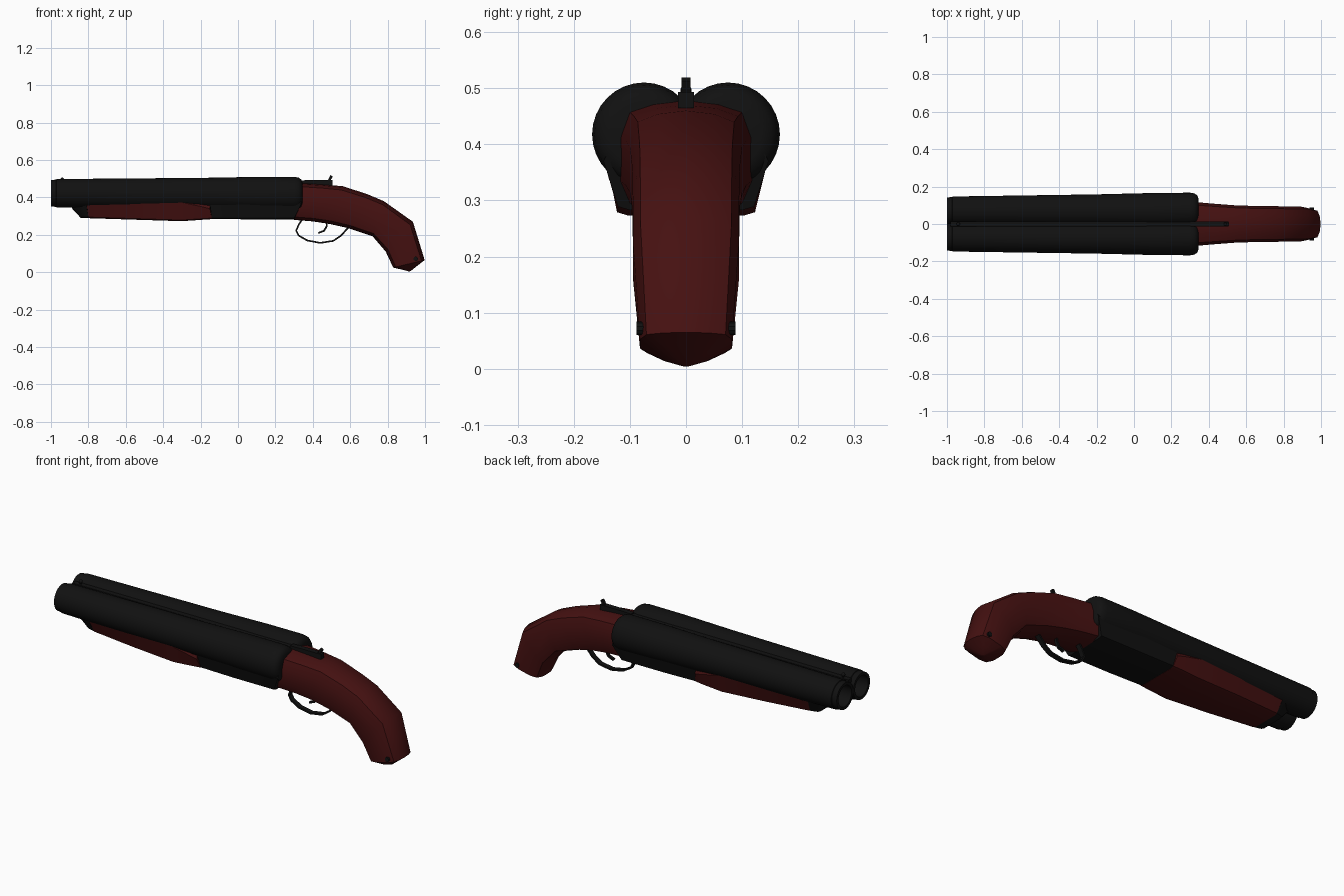
import bpy, bmesh, math
from mathutils import Vector

if "Cube" in bpy.data.objects:
    bpy.data.objects.remove(bpy.data.objects["Cube"])


def material(name, rgb):
    m = bpy.data.materials.new(name)
    m.diffuse_color = (*rgb, 1)
    m.use_nodes = True
    m.node_tree.nodes["Principled BSDF"].inputs["Base Color"].default_value = m.diffuse_color
    return m


STEEL = material("dark steel", (0.0055, 0.0055, 0.0055))
WOOD = material("red wood", (0.06, 0.0055, 0.0055))


def loft(name, rings, mat, angle=35):
    """Skin a list of equal-length point rings and cap both ends."""
    bm = bmesh.new()
    rows = [[bm.verts.new(p) for p in r] for r in rings]
    n = len(rows[0])
    for a, b in zip(rows, rows[1:]):
        for i in range(n):
            j = (i + 1) % n
            bm.faces.new((a[i], a[j], b[j], b[i]))
    bm.faces.new(rows[0][::-1])
    bm.faces.new(rows[-1])
    bmesh.ops.recalc_face_normals(bm, faces=bm.faces[:])
    me = bpy.data.meshes.new(name)
    bm.to_mesh(me)
    bm.free()
    me.materials.append(mat)
    ob = bpy.data.objects.new(name, me)
    bpy.context.collection.objects.link(ob)
    bpy.context.view_layer.objects.active = ob
    ob.select_set(True)
    bpy.ops.object.shade_smooth_by_angle(angle=math.radians(angle))
    ob.select_set(False)
    return ob


def circle(x, y, z, r, n=32):
    return [(x, y + r * math.cos(2 * math.pi * i / n), z + r * math.sin(2 * math.pi * i / n))
            for i in range(n)]


def strap(name, pts, thick, half_w, mat):
    """Flat band following an x-z path."""
    rings = []
    for i, (x, z) in enumerate(pts):
        a, b = pts[max(i - 1, 0)], pts[min(i + 1, len(pts) - 1)]
        t = Vector((b[0] - a[0], b[1] - a[1])).normalized() * thick / 2
        rings.append([(x - t.y, -half_w, z + t.x), (x - t.y, half_w, z + t.x),
                      (x + t.y, half_w, z - t.x), (x + t.y, -half_w, z - t.x)])
    return loft(name, rings, mat)


# Barrels: hollow bore, muzzle band, taper, rounded breech
BARREL = [(-0.65, 0.056), (-1.0, 0.056), (-1.0, 0.0715), (-0.972, 0.0725), (-0.97, 0.076),
          (-0.2, 0.085), (0.1, 0.0915), (0.3, 0.0925), (0.325, 0.088), (0.338, 0.078), (0.345, 0.06)]
for side, label in ((-1, "front"), (1, "back")):
    rings = []
    for x, r in BARREL:
        t = (x + 1) / 1.34
        rings.append(circle(x, side * (0.071 + 0.004 * t), 0.4225 - 0.005 * t, r))
    loft("barrel_" + label, rings, STEEL)


def under(x_top, x_bot, wt, zt, wb, zb):
    """Tapered section hanging under the barrels."""
    half = [(wt - 0.025, 0.42, x_top), (wt, zt, x_top), (wb, zb + 0.006, x_bot),
            (wb - 0.02, zb, x_bot)]
    return ([(x, -y, z) for y, z, x in half] + [(x, y, z) for y, z, x in reversed(half)])


# Receiver, fore-end wood and its steel tip
loft("receiver", [under(-0.15, -0.14, 0.135, 0.36, 0.118, 0.285),
                  under(0.05, 0.05, 0.145, 0.365, 0.121, 0.283),
                  under(0.34, 0.30, 0.147, 0.37, 0.121, 0.283)], STEEL)
loft("fore_end", [under(-0.81, -0.80, 0.118, 0.365, 0.085, 0.289),
                  under(-0.55, -0.55, 0.132, 0.370, 0.108, 0.281),
                  under(-0.30, -0.30, 0.142, 0.373, 0.123, 0.273),
                  under(-0.20, -0.20, 0.141, 0.352, 0.122, 0.280),
                  under(-0.15, -0.14, 0.138, 0.340, 0.119, 0.284)], WOOD)
loft("fore_end_tip", [under(-0.89, -0.885, 0.085, 0.352, 0.06, 0.338),
                      under(-0.84, -0.84, 0.105, 0.355, 0.075, 0.290),
                      under(-0.81, -0.80, 0.117, 0.360, 0.084, 0.289)], STEEL)

# Grip: upper point, lower point, half width along the curve
GRIP = [((0.325, 0.478), (0.300, 0.280), 0.118), ((0.45, 0.470), (0.40, 0.272), 0.108),
        ((0.56, 0.460), (0.49, 0.258), 0.100), ((0.69, 0.418), (0.59, 0.236), 0.096),
        ((0.78, 0.380), (0.72, 0.192), 0.095), ((0.935, 0.270), (0.79, 0.110), 0.094),
        ((0.998, 0.065), (0.83, 0.025), 0.082), ((0.955, 0.032), (0.885, 0.012), 0.045),
        ((0.925, 0.008), (0.915, 0.004), 0.006)]
SHAPE = [(0, 0), (0.03, 0.5), (0.10, 0.86), (0.32, 1), (0.72, 1), (0.92, 0.85), (0.99, 0.45), (1, 0)]
rings = []
for k, (u, l, w) in enumerate(GRIP):
    half = [(u[0] + (l[0] - u[0]) * t, w * f, u[1] + (l[1] - u[1]) * t) for t, f in SHAPE]
    rings.append(half + [(x, -y, z) for x, y, z in half[-2:0:-1]])
loft("grip", rings, WOOD, 40)

# Grip screws
for s in (-1, 1):
    bpy.ops.mesh.primitive_cylinder_add(vertices=10, radius=0.012, depth=0.012,
                                        location=(0.95, s * 0.082, 0.072),
                                        rotation=(math.pi / 2, 0, 0))
    bpy.context.object.name = "grip_screw"
    bpy.context.object.data.materials.append(STEEL)

# Trigger guard and trigger
strap("trigger_guard", [(0.345, 0.285), (0.325, 0.255), (0.311, 0.222), (0.325, 0.196),
                        (0.37, 0.170), (0.44, 0.157), (0.51, 0.168), (0.55, 0.195),
                        (0.595, 0.245)], 0.009, 0.013, STEEL)
strap("trigger", [(0.475, 0.275), (0.474, 0.245), (0.46, 0.222), (0.43, 0.210)],
      0.010, 0.008, STEEL)

# Rib between barrels, top lever with thumb piece, front bead
strap("rib", [(-0.98, 0.462), (0.33, 0.465)], 0.04, 0.014, STEEL)
strap("top_lever", [(0.32, 0.477), (0.40, 0.479), (0.505, 0.479)], 0.028, 0.014, STEEL)
strap("lever_thumb", [(0.485, 0.485), (0.493, 0.502), (0.501, 0.516)], 0.014, 0.008, STEEL)
bpy.ops.mesh.primitive_uv_sphere_add(segments=12, ring_count=8, radius=0.010,
                                     location=(-0.94, 0, 0.496))
bpy.context.object.name = "front_bead"
bpy.context.object.data.materials.append(STEEL)
strap("bead_post", [(-0.94, 0.47), (-0.94, 0.495)], 0.01, 0.004, STEEL)
